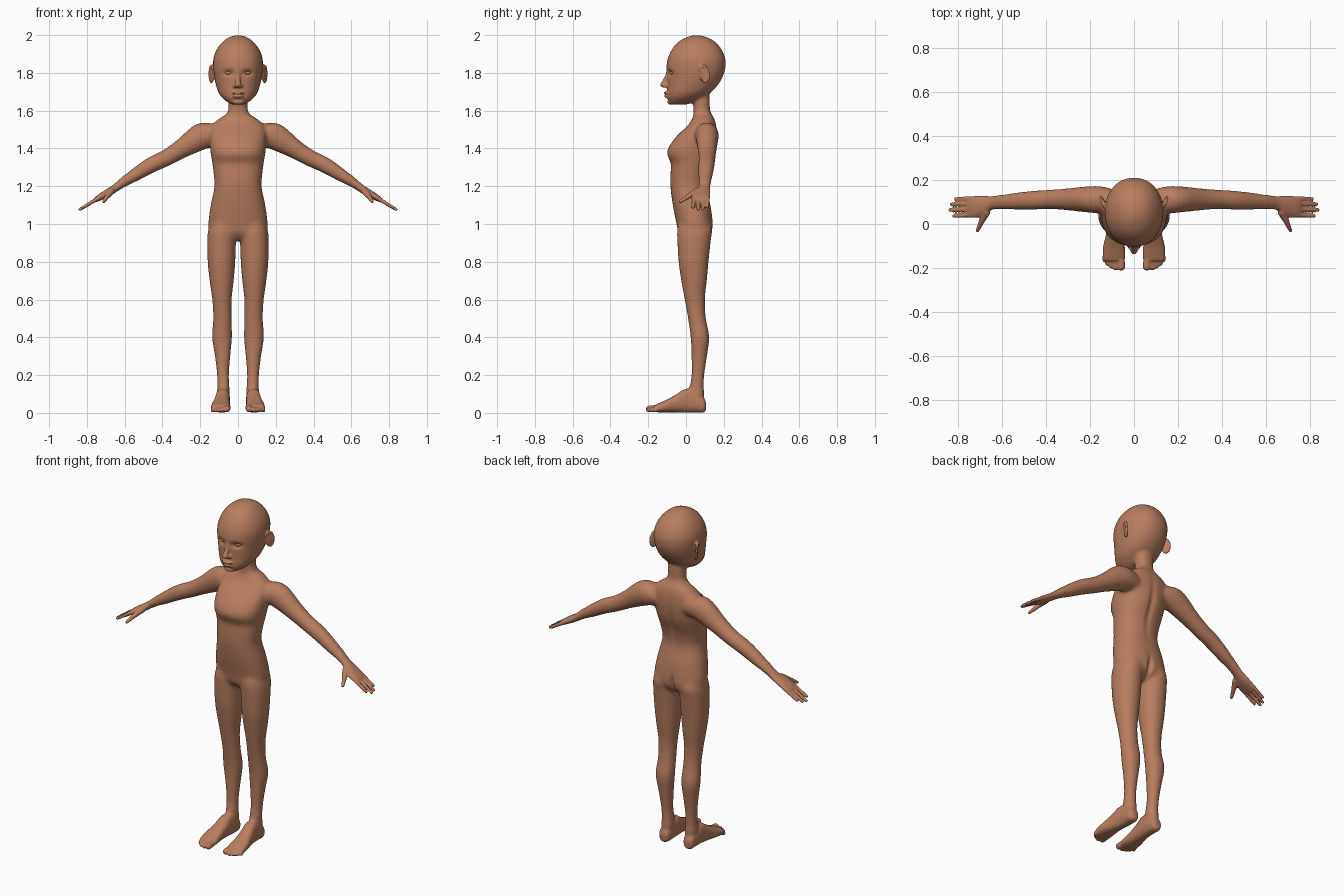
import bpy, bmesh, math
from mathutils import Vector, Matrix

X, Y, Z = Vector((1, 0, 0)), Vector((0, 1, 0)), Vector((0, 0, 1))
bm = bmesh.new()


def spline(rows, steps=5):
    """Smoothly interpolate rows of numbers (Catmull-Rom)."""
    rows = [Vector(r) for r in rows]
    out = []
    for i in range(len(rows) - 1):
        p0, p1 = rows[max(i - 1, 0)], rows[i]
        p2, p3 = rows[i + 1], rows[min(i + 2, len(rows) - 1)]
        for k in range(steps):
            t = k / steps
            out.append(0.5 * (2 * p1 + (p2 - p0) * t + (2 * p0 - 5 * p1 + 4 * p2 - p3) * t * t
                              + (3 * p1 - p0 - 3 * p2 + p3) * t ** 3))
    return out + [rows[-1]]


def loft(rows, u, v, side=1, power=2.0, n=32):
    """Rows are (x, y, z, radius_u, radius_v); side=-1 mirrors in x."""
    rings = []
    for r in spline(rows):
        c = Vector(r[:3])
        ring = []
        for k in range(n):
            a = 2 * math.pi * k / n
            ca, sa = math.cos(a), math.sin(a)
            p = (c + u * r[3] * math.copysign(abs(ca) ** (2 / power), ca)
                 + v * r[4] * math.copysign(abs(sa) ** (2 / power), sa))
            ring.append(bm.verts.new((p.x * side, p.y, p.z)))
        rings.append(ring)
    faces = [bm.faces.new(rings[0]), bm.faces.new(rings[-1][::-1])]
    for a, b in zip(rings, rings[1:]):
        for k in range(n):
            faces.append(bm.faces.new((a[k], b[k], b[(k + 1) % n], a[(k + 1) % n])))
    bmesh.ops.recalc_face_normals(bm, faces=faces)


def stack(rows, side=1, power=2.0):
    """Horizontal sections given as (z, x_min, x_max, y_front, y_back)."""
    loft([((a + b) / 2, (f + k) / 2, z, (b - a) / 2, (k - f) / 2) for z, a, b, f, k in rows],
         X, Y, side, power)


def blob(c, r, side=1, turn=0.0, tilt=0.0):
    m = (Matrix.Translation((c[0] * side, c[1], c[2])) @ Matrix.Rotation(turn * side, 4, 'Z')
         @ Matrix.Rotation(tilt, 4, 'X') @ Matrix.Diagonal((*r, 1)))
    bmesh.ops.create_uvsphere(bm, u_segments=24, v_segments=16, radius=1, matrix=m)


def digit(a, b, ra, rb, side):
    """Tapered finger or toe with round ends."""
    a, b = Vector(a), Vector(b)
    d = (b - a).normalized()
    u = d.cross(Z).normalized()
    v = u.cross(d)
    rows = [(*(a.lerp(b, t)), ra + (rb - ra) * t, ra + (rb - ra) * t) for t in (0, .35, .7, 1)]
    loft(rows, u, v, side, n=16)
    blob(b, (rb, rb, rb), side)


# torso and neck
torso = [(.915, .06, -.01, .09), (.95, .14, -.04, .132), (1.0, .157, -.05, .143),
         (1.1, .145, -.07, .13), (1.2, .125, -.083, .108), (1.27, .13, -.082, .117),
         (1.32, .136, -.08, .135), (1.35, .141, -.094, .148), (1.38, .146, -.101, .157),
         (1.42, .149, -.084, .163), (1.47, .15, -.045, .166), (1.52, .14, .008, .161),
         (1.555, .105, .032, .152), (1.58, .066, .04, .138), (1.605, .052, .04, .127),
         (1.66, .05, .038, .126), (1.72, .05, .04, .12)]
stack([(z, -w, w, f, b) for z, w, f, b in torso], power=2.3)

# head: skull and jaw
head = [(1.632, .03, -.082, 0), (1.645, .056, -.093, .045), (1.67, .086, -.1, .09),
        (1.70, .106, -.1, .135), (1.74, .118, -.099, .172), (1.78, .126, -.1, .195),
        (1.82, .131, -.104, .208), (1.87, .131, -.098, .21), (1.92, .115, -.077, .191),
        (1.96, .086, -.046, .16), (1.985, .055, -.005, .12), (1.998, .02, .03, .08)]
stack([(z, -w, w, f, b) for z, w, f, b in head], power=2.15)

# nose, lips and chin
loft([(0, -.094, 1.81, .011, .012), (0, -.1, 1.785, .011, .012), (0, -.112, 1.755, .014, .015),
      (0, -.122, 1.735, .017, .017), (0, -.112, 1.722, .013, .013)], X, Y)
blob((0, -.101, 1.694), (.034, .018, .008))
blob((0, -.099, 1.677), (.03, .018, .009))
blob((0, -.083, 1.648), (.03, .017, .016))

ARM_V = Vector((.48, 0, .877))
for s in (1, -1):
    # nostrils, ears
    blob((.016, -.103, 1.731), (.011, .013, .01), s)
    blob((.137, .095, 1.792), (.008, .027, .047), s, -.45, .2)
    for k in range(20):
        a = math.radians(-120 + k * 14)
        y, z = math.cos(a) * .023, math.sin(a) * .043
        blob((.141 + y * .42, .097 + y - z * .15, 1.795 + z), (.0075,) * 3, s)
    # leg
    stack([(1.02, .012, .14, -.035, .125), (.97, .008, .157, -.047, .14),
           (.92, .01, .163, -.047, .133), (.8, .014, .161, -.04, .12),
           (.7, .022, .151, -.026, .111), (.6, .033, .137, -.008, .101),
           (.5, .033, .132, .01, .106), (.4, .031, .138, .024, .124),
           (.3, .04, .123, .028, .112), (.2, .047, .112, .028, .098),
           (.13, .044, .111, .018, .095), (.05, .046, .11, .02, .098)], s, 2.1)
    # foot and toes
    loft([(.08, .106, .035, .016, .02), (.08, .092, .042, .031, .04), (.079, .045, .058, .037, .056),
          (.081, 0, .066, .038, .064), (.086, -.05, .051, .042, .048), (.091, -.1, .037, .049, .034),
          (.091, -.145, .027, .052, .024), (.091, -.168, .023, .047, .018)], X, Z, s, 2.4)
    for x, tip, r in ((.058, -.195, .018), (.084, -.2, .0125), (.103, -.192, .0115),
                      (.12, -.18, .011), (.135, -.163, .0105)):
        digit((x * .9 + .009, -.135, .026), (x, tip, r + .003), r, r, s)
    # arm and palm
    loft([(.09, .108, 1.475, .05, .06), (.15, .11, 1.475, .062, .072), (.21, .112, 1.455, .06, .07),
          (.3, .112, 1.398, .051, .052), (.38, .112, 1.35, .045, .045), (.46, .108, 1.312, .044, .043),
          (.55, .103, 1.257, .039, .035), (.62, .099, 1.212, .031, .024), (.65, .095, 1.19, .032, .021),
          (.69, .083, 1.165, .046, .02), (.73, .077, 1.142, .051, .017), (.757, .077, 1.126, .047, .012)],
         Y, ARM_V, s)
    # fingers and thumb
    for y0, y, x, z in ((.116, .114, .812, 1.092), (.092, .09, .832, 1.08),
                        (.066, .064, .837, 1.077), (.042, .036, .82, 1.088)):
        digit((.735, y0, 1.139), (x, y, z), .0115, .009, s)
    digit((.668, .06, 1.175), (.696, .006, 1.142), .019, .013, s)
    digit((.696, .006, 1.142), (.712, -.03, 1.118), .013, .009, s)

# fuse all parts into one skin
mesh = bpy.data.meshes.new("parts")
bm.to_mesh(mesh)
bm.free()
tmp = bpy.data.objects.new("parts", mesh)
bpy.context.collection.objects.link(tmp)
mod = tmp.modifiers.new("fuse", 'REMESH')
mod.mode = 'VOXEL'
mod.voxel_size = .0052
skin_mesh = bpy.data.meshes.new_from_object(tmp.evaluated_get(bpy.context.evaluated_depsgraph_get()))
bpy.data.objects.remove(tmp)

bm = bmesh.new()
bm.from_mesh(skin_mesh)


def relax(test, times):
    vs = [v for v in bm.verts if test(v.co)]
    for _ in range(times):
        bmesh.ops.smooth_vert(bm, verts=vs, factor=.5, use_axis_x=True, use_axis_y=True, use_axis_z=True)


# soften the joins of trunk and limbs most, details least
relax(lambda c: abs(c.x) < .6 and .12 < c.z < 1.615, 30)
relax(lambda c: c.z > 1.6 and c.y > -.06 and abs(c.x) < .115, 15)
relax(lambda c: True, 3)

# sculpted hollows: (centre, spread, push in y)
dents = [((.05, -.09, 1.80), (.028, .06, .016), .017), ((-.05, -.09, 1.80), (.028, .06, .016), .017),
         ((0, .15, .97), (.014, .06, .055), -.02), ((0, .15, 1.33), (.018, .06, .14), -.01),
         ((0, -.1, 1.655), (.04, .03, .006), .004), ((0, -.12, 1.6855), (.032, .03, .003), .005)]
for v in bm.verts:
    for c, w, d in dents:
        q = sum(((v.co[i] - c[i]) / w[i]) ** 2 for i in range(3))
        if q < 9:
            v.co.y += d * math.exp(-q)
    v.co.z = max(v.co.z, 0)
for f in bm.faces:
    f.smooth = True
bm.to_mesh(skin_mesh)
bm.free()
body = bpy.data.objects.new("figure_body", skin_mesh)
bpy.context.collection.objects.link(body)

skin = bpy.data.materials.new("brown skin")
skin.diffuse_color = (.48, .205, .115, 1)
skin_mesh.materials.clear()
skin_mesh.materials.append(skin)

# eyeballs
for s, name in ((1, "left_eye"), (-1, "right_eye")):
    bm = bmesh.new()
    bmesh.ops.create_uvsphere(bm, u_segments=24, v_segments=16, radius=1,
                              matrix=Matrix.Diagonal((.021, .016, .011, 1)))
    for f in bm.faces:
        f.smooth = True
    m = bpy.data.meshes.new(name)
    bm.to_mesh(m)
    bm.free()
    m.materials.append(skin)
    o = bpy.data.objects.new(name, m)
    o.location = (.05 * s, -.068, 1.80)
    o.rotation_euler.z = .35 * s
    bpy.context.collection.objects.link(o)
